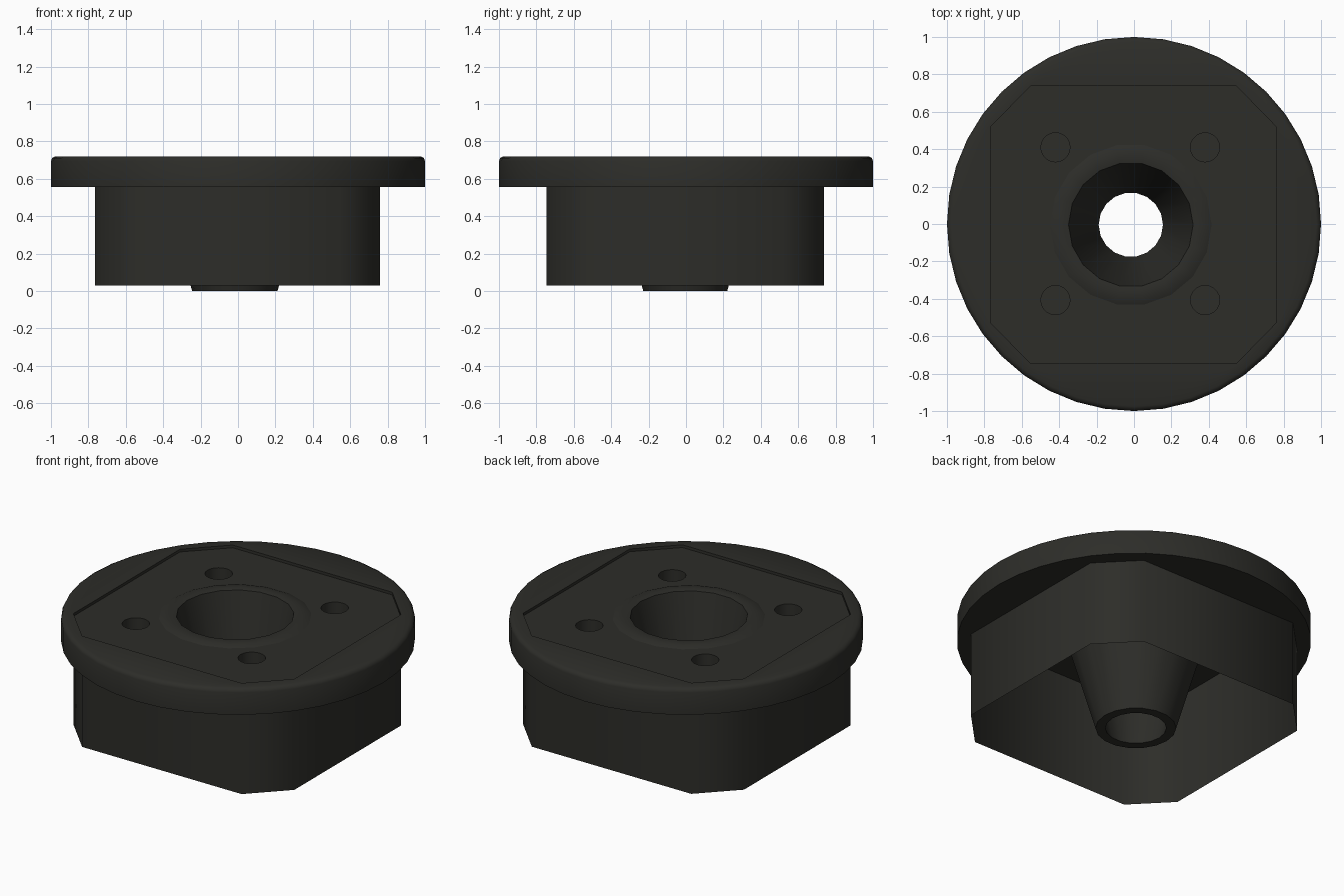
import bpy, bmesh
from math import sin, cos, pi, radians

if "Cube" in bpy.data.objects:
    bpy.data.objects.remove(bpy.data.objects["Cube"])

mat = bpy.data.materials.new("charcoal")
mat.diffuse_color = (0.026, 0.026, 0.022, 1)
mat.use_nodes = True
mat.node_tree.nodes["Principled BSDF"].inputs["Base Color"].default_value = mat.diffuse_color


def ring(bm, r, z, n, cx=0.0, cy=0.0):
    """Closed loop of vertices on a circle."""
    return [bm.verts.new((cx + r * cos(2 * pi * i / n), cy + r * sin(2 * pi * i / n), z))
            for i in range(n)]


def octagon(bm, z):
    """Rectangle outline with cut corners."""
    pts = [(.762, .525), (.55, .742), (-.55, .742), (-.762, .525),
           (-.762, -.525), (-.55, -.742), (.55, -.742), (.762, -.525)]
    return [bm.verts.new((x - .003, y - .004, z)) for x, y in pts]


def wall(bm, a, b):
    """Quads joining two loops with the same vertex count."""
    n = len(a)
    for i in range(n):
        j = (i + 1) % n
        bm.faces.new((a[i], a[j], b[j], b[i]))


def fill(bm, *loops):
    """Flat sheet bounded by an outer loop and any number of hole loops."""
    edges = []
    for lp in loops:
        for i, v in enumerate(lp):
            w = lp[(i + 1) % len(lp)]
            edges.append(bm.edges.get((v, w)) or bm.edges.new((v, w)))
    bmesh.ops.triangle_fill(bm, use_beauty=True, use_dissolve=False,
                            edges=edges, normal=(0, 0, 1))


def finish(bm, name, angle=50):
    bmesh.ops.recalc_face_normals(bm, faces=bm.faces[:])
    me = bpy.data.meshes.new(name)
    bm.to_mesh(me)
    bm.free()
    ob = bpy.data.objects.new(name, me)
    bpy.context.collection.objects.link(ob)
    me.materials.append(mat)
    bpy.ops.object.select_all(action='DESELECT')
    ob.select_set(True)
    bpy.context.view_layer.objects.active = ob
    bpy.ops.object.shade_smooth_by_angle(angle=radians(angle))
    return ob


FX, FY = -.017, -.004   # funnel centre

# Round flange with a softened top edge and an octagonal opening
bm = bmesh.new()
loops = [ring(bm, r, z, 40) for r, z in
         [(1, .557), (1, .695), (.993, .711), (.975, .72)]]
for a, b in zip(loops, loops[1:]):
    wall(bm, a, b)
top_oct, low_oct = octagon(bm, .72), octagon(bm, .557)
wall(bm, top_oct, low_oct)
fill(bm, loops[-1], top_oct)
fill(bm, loops[0], low_oct)
finish(bm, "flange")

# Thin skirt hanging below the flange, open at the bottom
bm = bmesh.new()
wall(bm, octagon(bm, .028), octagon(bm, .557))
finish(bm, "skirt")

# Slightly sunken top plate with four blind screw holes
bm = bmesh.new()
holes = []
for x in (-.42, .38):
    for y in (-.407, .41):
        rim, floor = ring(bm, .078, .703, 20, x, y), ring(bm, .078, .62, 20, x, y)
        wall(bm, rim, floor)
        bm.faces.new(floor)
        holes.append(rim)
fill(bm, octagon(bm, .703), ring(bm, .432, .703, 18, FX, FY), *holes)
finish(bm, "top_plate")

# Tapered funnel with a raised lip, open right through
bm = bmesh.new()
profile = [(.228, 0), (.432, .703), (.405, .714), (.36, .717), (.333, .712), (.172, 0)]
loops = [ring(bm, r, z, 18, FX, FY) for r, z in profile]
for a, b in zip(loops, loops[1:] + loops[:1]):
    wall(bm, a, b)
finish(bm, "funnel")
